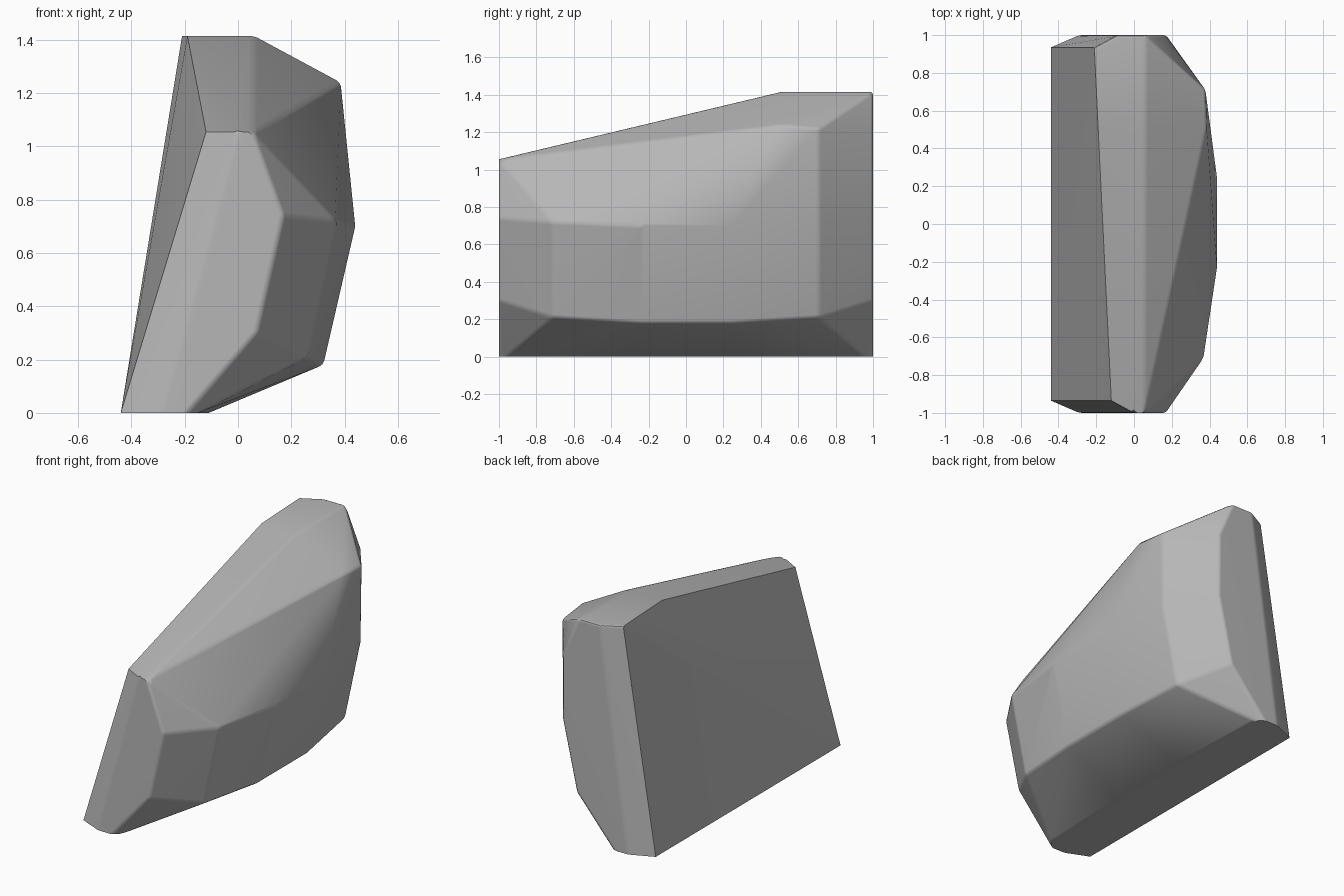
import bpy
import bmesh
from mathutils import Vector

cube = bpy.data.objects.get("Cube")
if cube:
    bpy.data.objects.remove(cube, do_unlink=True)

# One plain stone colour
stone = bpy.data.materials.new("stone_grey")
stone.use_nodes = True
grey = (0.47, 0.47, 0.47, 1.0)
stone.diffuse_color = grey
stone.node_tree.nodes["Principled BSDF"].inputs["Base Color"].default_value = grey

# Lower body corners, the same at the front and the back
half = [
    (-0.44, 0.935, 0), (-0.29, 1, 0), (-0.19, 1, 0), (-0.15, 0.96, 0), (-0.11, 0.3, 0),
    (0.07, 1, 0.30), (0.26, 0.71, 0.21), (0.32, 0.24, 0.18),
    (0.17, 1, 0.74), (0.37, 0.71, 0.72), (0.44, 0.24, 0.70),
]
points = [(x, side * y, z) for x, y, z in half for side in (-1, 1)]

# Low front rim, high back rim and back shoulder
points += [(-0.12, -0.935, 1.055), (0, -1, 1.055), (0.055, -1, 1.055)]
points += [(-0.21, 0.935, 1.415), (-0.09, 1, 1.415), (0.06, 1, 1.415),
           (0.06, 0.51, 1.415), (-0.19, 0.51, 1.415)]
points += [(0.385, 0.51, 1.24), (0.378, 0.71, 1.22), (0.165, 1, 1.17)]

# Chiselled block wrapped around the corners
bm = bmesh.new()
for p in points:
    bm.verts.new(p)
bmesh.ops.convex_hull(bm, input=bm.verts[:])
bmesh.ops.delete(bm, geom=[v for v in bm.verts if not v.link_faces], context="VERTS")
bmesh.ops.dissolve_limit(bm, angle_limit=0.02, verts=bm.verts[:], edges=bm.edges[:])
bmesh.ops.recalc_face_normals(bm, faces=bm.faces[:])


def is_cut(face):
    """Sawn inner side and flat base keep crisp borders."""
    return face.normal.x < -0.85 or face.normal.z < -0.95


def is_worn(edge):
    front_rim = all(v.co.y < -0.9 and v.co.z > 1.04 for v in edge.verts)
    return (not front_rim and not any(is_cut(f) for f in edge.link_faces)
            and edge.calc_face_angle(0) > 0.35)


# Worn edges are rounded, the others stay crisp
bmesh.ops.bevel(bm, geom=[e for e in bm.edges if is_worn(e)], offset=0.016,
                offset_type="OFFSET", segments=2, profile=0.5,
                affect="EDGES", clamp_overlap=True)

mesh = bpy.data.meshes.new("rock")
bm.to_mesh(mesh)
bm.free()
mesh.materials.append(stone)
rock = bpy.data.objects.new("rock", mesh)
bpy.context.collection.objects.link(rock)

bpy.context.view_layer.objects.active = rock
rock.select_set(True)
bpy.ops.object.shade_smooth_by_angle(angle=0.6)
weighted = rock.modifiers.new("even_shading", "WEIGHTED_NORMAL")
weighted.keep_sharp = True
